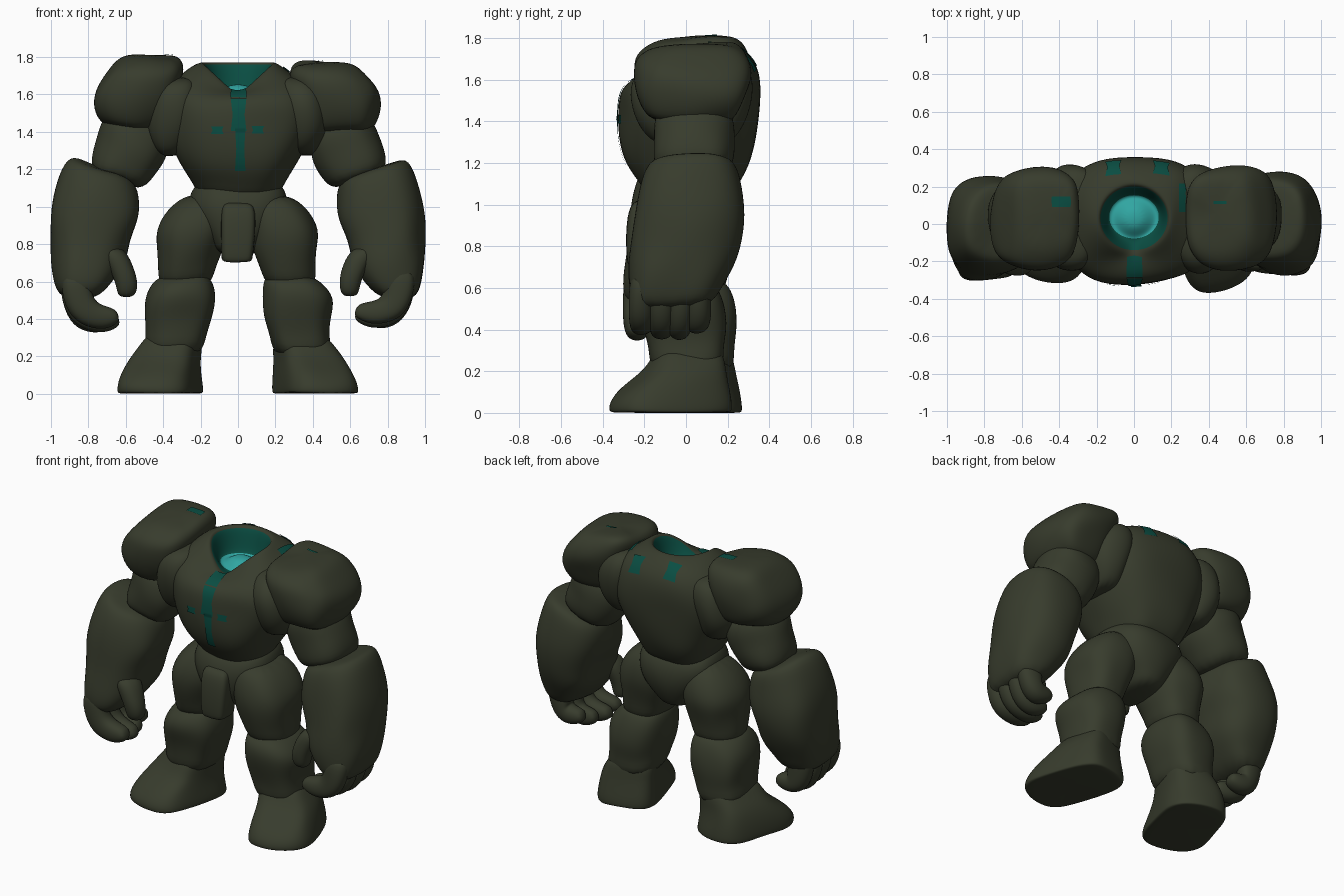
import bpy, bmesh, math
from mathutils import Vector, noise

if "Cube" in bpy.data.objects:
    bpy.data.objects.remove(bpy.data.objects["Cube"])


def material(name, rgb):
    m = bpy.data.materials.new(name)
    m.diffuse_color = (*rgb, 1)
    m.use_nodes = True
    m.node_tree.nodes["Principled BSDF"].inputs["Base Color"].default_value = m.diffuse_color
    return m


STONE = material("dark olive stone", (0.039, 0.045, 0.026))
TEAL = material("deep teal", (0.003, 0.075, 0.055))
GLOW = material("bright teal", (0.03, 0.38, 0.36))


def loft(name, rings, side=1, power=2.6, rough=0.026, sides=16, dy=0, dz=0,
         spin=0, dips=None, mats=None, cap_mat=0):
    """Skin rings of (x, y, z, rx, ry, tilt); tilt turns a ring in the xz plane,
    spin turns it about z."""
    bm = bmesh.new()
    loops = []
    for i, r in enumerate(rings):
        x, y, z, rx, ry = r[:5]
        t = r[5] if len(r) > 5 else 0
        dip = dips[i] if dips else 0
        well = mats and i > 7          # neck rim and well stay round and smooth
        pw = 2 if well else power
        loop = []
        for k in range(sides):
            a = 2 * math.pi * k / sides
            c, s = math.cos(a), math.sin(a)
            u = 1.03 * rx * math.copysign(abs(c) ** (2 / pw), c)
            v = 1.03 * ry * math.copysign(abs(s) ** (2 / pw), s)
            u, v = (u * math.cos(spin) - v * math.sin(spin),
                    u * math.sin(spin) + v * math.cos(spin))
            p = Vector((x + u * math.cos(t), y + v + dy, z + u * math.sin(t) + dz))
            if s < 0:
                p.z -= dip * (1 - abs(c))
            p.x *= side
            if not well:
                p += noise.noise_vector(p * 5) * rough
            p.z = max(p.z, 0.0)
            loop.append(bm.verts.new(p))
        loops.append(loop)
    for i in range(len(loops) - 1):
        for k in range(sides):
            n = (k + 1) % sides
            f = bm.faces.new((loops[i][k], loops[i][n], loops[i + 1][n], loops[i + 1][k]))
            f.material_index = mats[i] if mats else 0
    bm.faces.new(loops[0])
    bm.faces.new(loops[-1]).material_index = cap_mat
    bmesh.ops.recalc_face_normals(bm, faces=bm.faces)
    me = bpy.data.meshes.new(name)
    bm.to_mesh(me)
    bm.free()
    for m in (STONE, TEAL, GLOW):
        me.materials.append(m)
    me.shade_smooth()
    ob = bpy.data.objects.new(name, me)
    bpy.context.collection.objects.link(ob)
    sub = ob.modifiers.new("soften", 'SUBSURF')
    sub.levels = sub.render_levels = 2
    return ob


def span(z, rx, y0, y1, x=0):
    """Ring given by its front and back y."""
    return (x, (y0 + y1) / 2, z, rx, (y1 - y0) / 2)


# torso with sunken neck well; the rim dips toward the front
loft("torso", [
    span(1.03, .19, -.16, .21), span(1.11, .235, -.21, .26),
    span(1.20, .29, -.285, .30), span(1.32, .355, -.32, .33),
    span(1.45, .40, -.325, .355), span(1.57, .40, -.315, .365),
    span(1.67, .35, -.27, .345), span(1.735, .26, -.20, .28),
    span(1.775, .20, -.165, .225), span(1.77, .178, -.14, .20),
    span(1.70, .16, -.11, .18), span(1.595, .135, -.075, .155),
    span(1.62, .09, -.05, .12), span(1.655, .04, -.01, .07)],
    power=2.6, dips=[0, 0, 0, 0, 0, .03, .09, .14, .18, .18, .11, 0, 0, 0],
    mats=[0] * 8 + [0, 1, 1, 2, 2], cap_mat=2)

# pelvis and hanging loin plate
loft("pelvis", [
    span(.73, .09, -.20, .15), span(.79, .12, -.22, .20), span(.90, .22, -.22, .25),
    span(1.0, .265, -.23, .26), span(1.08, .25, -.20, .24), span(1.14, .20, -.15, .19)])
loft("loin_plate", [
    span(.70, .075, -.27, -.13), span(.715, .082, -.285, -.12), span(.85, .09, -.29, -.12),
    span(.98, .088, -.275, -.12), span(1.03, .07, -.24, -.12)], power=4, rough=.01)

for s, tag in ((1, "left"), (-1, "right")):
    step = -.025 * s              # one leg stands slightly ahead
    arm = 0 if s > 0 else -.025   # the other arm hangs slightly ahead
    # legs
    loft("thigh_" + tag, [
        (.16, .0, 1.07, .10, .13), (.21, .0, .99, .165, .20), (.25, .0, .87, .187, .225),
        (.25, .0, .77, .172, .205), (.27, .0, .67, .142, .175), (.28, .01, .55, .13, .15)],
        s, dy=step)
    loft("shin_" + tag, [
        (.285, .01, .64, .10, .12), (.29, .0, .605, .148, .18), (.312, .0, .52, .192, .215),
        (.315, .02, .41, .18, .20), (.33, .02, .31, .157, .175), (.35, .03, .18, .16, .18)],
        s, dy=step)
    # splayed foot
    loft("foot_" + tag, [
        span(0, .187, -.32, .225, .415), span(.006, .20, -.335, .24, .415),
        span(.05, .198, -.335, .24, .415), span(.115, .188, -.285, .225, .405),
        span(.19, .172, -.18, .205, .38), span(.26, .15, -.145, .195, .35),
        span(.32, .12, -.11, .17, .34)],
        s, power=3.2, dy=step, rough=.02, spin=.28)

    # shoulder boulder and the mass bridging it to the chest
    loft("shoulder_" + tag, [
        span(1.40, .11, -.13, .18, .56), span(1.425, .175, -.19, .24, .56),
        span(1.52, .205, -.235, .285, .565), span(1.62, .215, -.24, .31, .535),
        span(1.70, .205, -.23, .30, .485), span(1.755, .165, -.17, .27, .465),
        span(1.775, .10, -.10, .21, .45)],
        s, power=3.2, rough=.035, dz=0 if s > 0 else .03)
    loft("chest_side_" + tag, [
        span(1.27, .06, -.12, .20, .34), span(1.33, .10, -.19, .25, .35),
        span(1.43, .14, -.25, .30, .36), span(1.56, .15, -.265, .325, .34),
        span(1.66, .13, -.22, .30, .32), span(1.70, .07, -.14, .22, .31)], s)
    # upper arm
    loft("upper_arm_" + tag, [
        (.52, .04, 1.50, .14, .15, .35), (.55, .04, 1.40, .185, .19, .35),
        (.57, .04, 1.31, .19, .185, .35), (.615, .04, 1.22, .175, .185, .35),
        (.655, .03, 1.13, .145, .16, .35)], s)
    # forearm gauntlet
    loft("forearm_" + tag, [
        (.715, .03, 1.20, .14, .15, .38), (.725, .03, 1.185, .20, .21, .38),
        (.745, .02, 1.08, .222, .245, .28), (.77, .02, .95, .232, .265, .1),
        (.795, .005, .82, .203, .265), (.80, -.025, .70, .197, .25),
        (.825, -.055, .60, .158, .215), (.85, -.065, .50, .10, .18)],
        s, power=2.6, dy=arm)
    # curled fingers and thumb; the rear fingers reach in less
    for i, fy in enumerate((-.215, -.12, -.03, .06)):
        up = (.02, 0, 0, .025)[i] - (.025 if s < 0 else 0)
        out = (0, 0, .035, .07)[i]
        loft(f"finger_{tag}_{i}", [
            (.87, fy, .66, .085, .06), (.865, fy, .53, .085, .066, -.3),
            (.82 + out * .3, fy, .44, .085, .066, -.8),
            (.735 + out, fy, .41, .068, .062, -1.45),
            (.67 + out, fy, .415, .052, .052, -1.75),
            (.63 + out, fy, .425, .028, .035, -1.9)],
            s, sides=8, dy=arm, dz=up, rough=.014)
    loft("thumb_" + tag, [
        (.69, -.16, .79, .08, .09), (.63, -.18, .69, .075, .08), (.60, -.19, .61, .064, .068),
        (.595, -.185, .545, .056, .058), (.60, -.18, .515, .035, .035)],
        s, sides=8, dy=arm, rough=.012)

bpy.context.view_layer.update()
deps = bpy.context.evaluated_depsgraph_get()


def inlay(name, centre, direction, hu, hv, nu=4, nv=4, width=lambda t: 1):
    """Thin teal plate wrapped onto the stone by casting rays along direction."""
    d = Vector(direction).normalized()
    u = Vector((1, 0, 0))
    v = u.cross(d)
    bm = bmesh.new()
    grid = []
    for j in range(nv + 1):
        b = 2 * j / nv - 1
        row = []
        for i in range(nu + 1):
            a = (2 * i / nu - 1) * width(b)
            o = Vector(centre) + u * a * hu + v * b * hv - d * 2
            ok, p, n, *_ = bpy.context.scene.ray_cast(deps, o, d)
            row.append(bm.verts.new(p + n * .006) if ok else None)
        grid.append(row)
    for j in range(nv):
        for i in range(nu):
            q = (grid[j][i], grid[j][i + 1], grid[j + 1][i + 1], grid[j + 1][i])
            if all(q):
                f = bm.faces.new(q)
                f.normal_update()
                if f.normal.dot(d) > 0:
                    f.normal_flip()
    me = bpy.data.meshes.new(name)
    bm.to_mesh(me)
    bm.free()
    me.materials.append(TEAL)
    me.shade_smooth()
    bpy.context.collection.objects.link(bpy.data.objects.new(name, me))


# chest seam and teal chips on chest, back and shoulders
front = (0, 1, 0)
back = (0, -.75, -.66)
down = (0, 0, -1)
taper = lambda b: .75 + .25 * abs(b)
inlay("chest_seam_lip", (.003, -.22, 1.59), (0, .5, -.86), .042, .058, 4, 8)
inlay("chest_seam_upper", (.003, 0, 1.49), front, .042, .085, 6, 16, taper)
inlay("chest_seam_lower", (.012, 0, 1.31), front, .028, .115, 6, 20, taper)
for x in (-.11, .105):
    inlay("chest_chip", (x, 0, 1.41), front, .033, .02, width=taper)
inlay("back_chip_a", (-.11, .29, 1.70), back, .042, .055, width=taper)
inlay("back_chip_b", (.145, .30, 1.69), back, .045, .055, width=taper)
inlay("neck_side_chip", (.255, .14, 1.7), down, .018, .075, 2, 6)
inlay("shoulder_chip_a", (-.39, .12, 1.8), down, .05, .028)
inlay("shoulder_chip_b", (.46, .115, 1.8), down, .035, .008)
